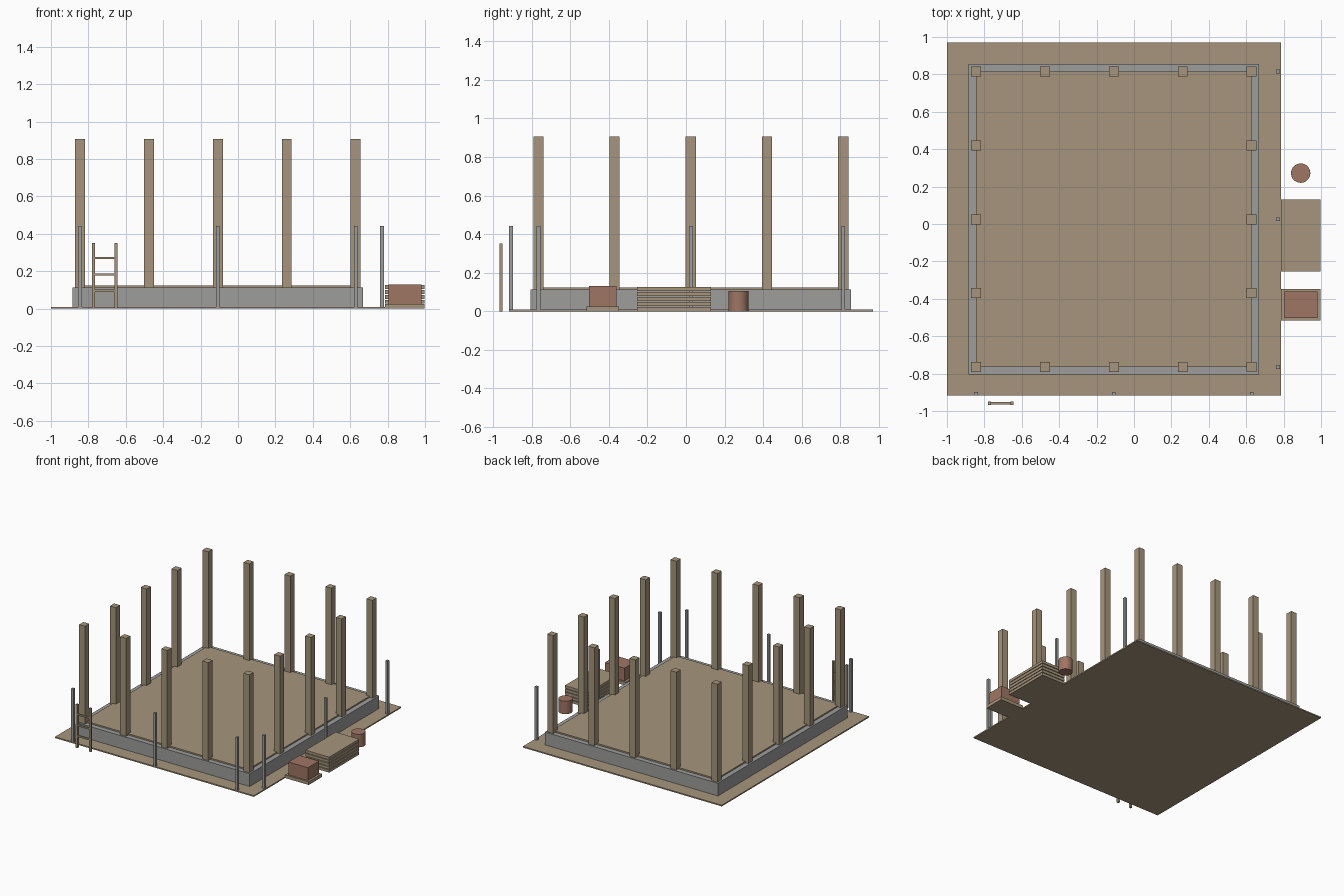
import bpy

default = bpy.data.objects.get("Cube")
if default:
    bpy.data.objects.remove(default, do_unlink=True)


def material(name, rgb):
    m = bpy.data.materials.new(name)
    m.use_nodes = True
    m.diffuse_color = (*rgb, 1)
    m.node_tree.nodes["Principled BSDF"].inputs["Base Color"].default_value = (*rgb, 1)
    return m


TAN = material("tan_wood", (0.38, 0.30, 0.20))
GREY = material("grey_concrete", (0.34, 0.34, 0.335))
BRICK = material("red_brick", (0.35, 0.18, 0.127))


def box(name, x, y, z, mat):
    """Box from (min, max) pairs along each axis."""
    bpy.ops.mesh.primitive_cube_add(size=1, location=[(a + b) / 2 for a, b in (x, y, z)])
    ob = bpy.context.object
    ob.name = name
    ob.scale = [b - a for a, b in (x, y, z)]
    bpy.ops.object.transform_apply(location=False, rotation=False, scale=True)
    ob.data.materials.append(mat)
    return ob


def post(name, x, y, width, z, mat):
    h = width / 2
    return box(name, (x - h, x + h), (y - h, y + h), z, mat)


# Column grid
XS = [-0.845 + i * 0.3685 for i in range(5)]
YS = [-0.765 + i * 0.395 for i in range(5)]
X0, X1, Y0, Y1 = XS[0], XS[-1], YS[0], YS[-1]
W = 0.04  # half the foundation wall width

# Ground, foundation walls and floor
box("ground_slab", (-1, 0.785), (-0.918, 0.97), (0, 0.01), TAN)
for name, y in (("front", Y0), ("back", Y1)):
    box(f"{name}_foundation", (X0 - W, X1 + W), (y - W, y + W), (0.002, 0.113), GREY)
for name, x in (("right", X0), ("left", X1)):
    box(f"{name}_foundation", (x - W, x + W), (Y0 + W, Y1 - W), (0.002, 0.113), GREY)
box("floor_slab", (X0, X1), (Y0, Y1), (0.1, 0.124), TAN)

# Perimeter columns
for i, x in enumerate(XS):
    for j, y in enumerate(YS):
        if i in (0, 4) or j in (0, 4):
            post(f"column_{i}_{j}", x, y, 0.053, (0.11, 0.907), TAN)

# Scaffold poles along the front and the left side
for i in (0, 2, 4):
    post(f"front_pole_{i}", XS[i], -0.907, 0.02, (0, 0.441), GREY)
    post(f"left_pole_{i}", 0.77, YS[i], 0.02, (0, 0.441), GREY)

# Ladder
for x in (-0.772, -0.652):
    box("ladder_rail", (x - 0.008, x + 0.008), (-0.967, -0.95), (0, 0.352), TAN)
for z in (0.096, 0.183, 0.271):
    box("ladder_rung", (-0.766, -0.658), (-0.965, -0.952), (z - 0.006, z + 0.006), TAN)

# Stacked planks
for i in range(5):
    z = i * 0.0262
    box(f"plank_{i}", (0.785, 0.997), (-0.255, 0.13), (z, z + 0.021), TAN)

# Brick pile on a pallet
box("pallet", (0.785, 0.997), (-0.517, -0.347), (0, 0.026), TAN)
box("brick_pile", (0.805, 0.98), (-0.503, -0.361), (0.026, 0.13), BRICK)

# Barrel
bpy.ops.mesh.primitive_cylinder_add(vertices=20, radius=0.052, depth=0.105,
                                    location=(0.891, 0.272, 0.0525))
barrel = bpy.context.object
barrel.name = "barrel"
barrel.data.materials.append(BRICK)
bpy.ops.object.shade_smooth_by_angle()
